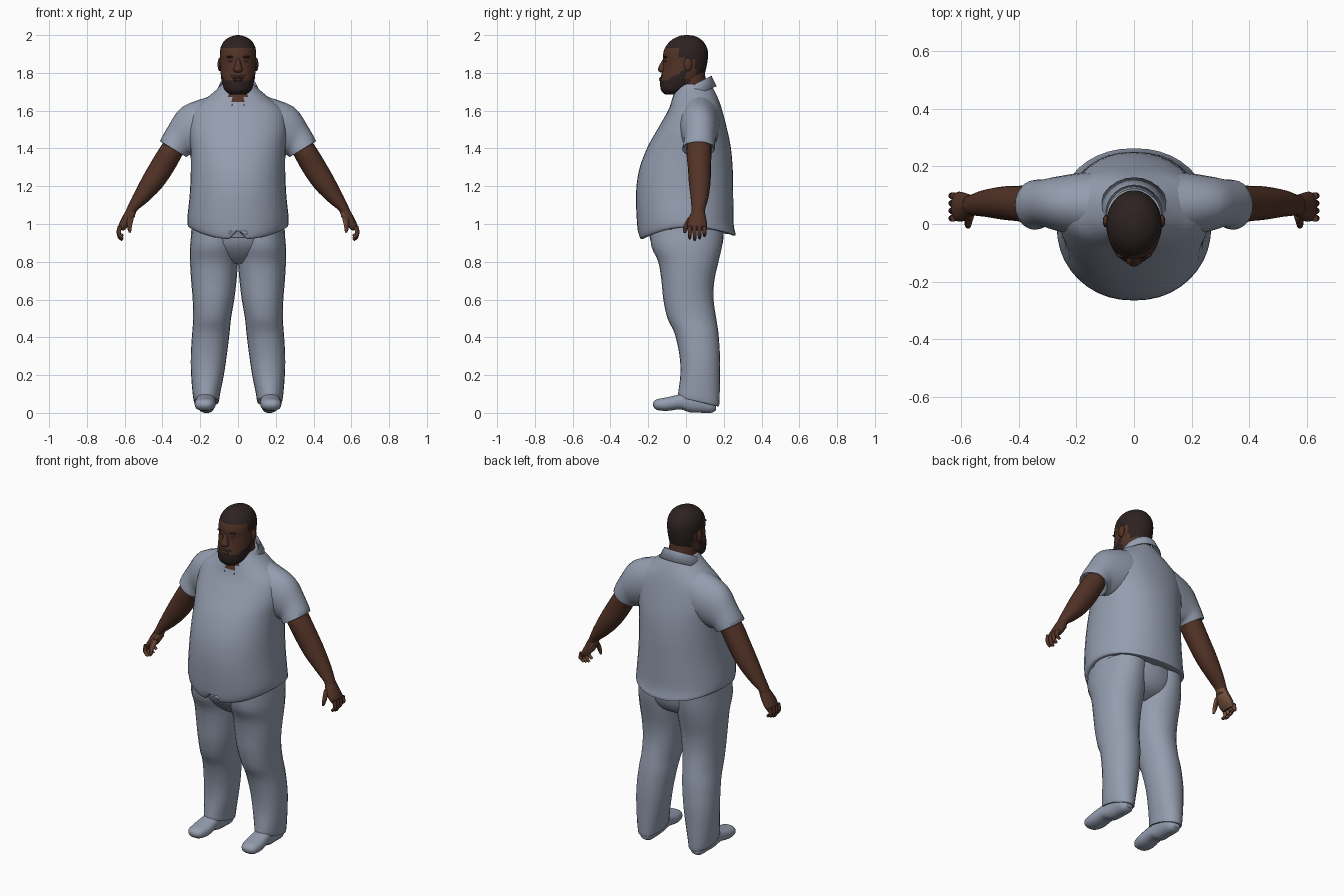
import bpy, bmesh, math
from mathutils import Vector

cube = bpy.data.objects.get("Cube")
if cube:
    bpy.data.objects.remove(cube)


def material(name, rgb):
    m = bpy.data.materials.new(name)
    m.use_nodes = True
    m.diffuse_color = (*rgb, 1)
    m.node_tree.nodes["Principled BSDF"].inputs["Base Color"].default_value = (*rgb, 1)
    return m


CLOTH = material("blue grey cloth", (0.30, 0.34, 0.43))
SKIN = material("brown skin", (0.085, 0.033, 0.02))
HAIR = material("dark hair", (0.026, 0.016, 0.015))
PALM = material("light palm", (0.17, 0.08, 0.045))
LIPS = material("lips", (0.10, 0.04, 0.03))
EYE = material("eye", (0.12, 0.10, 0.09))


def finish(name, bm, mats, rule=None):
    bmesh.ops.recalc_face_normals(bm, faces=bm.faces)
    for f in bm.faces:
        f.material_index = rule(f.calc_center_median(), f.normal) if rule else 0
    me = bpy.data.meshes.new(name)
    bm.to_mesh(me)
    bm.free()
    for m in mats:
        me.materials.append(m)
    ob = bpy.data.objects.new(name, me)
    bpy.context.collection.objects.link(ob)
    bpy.ops.object.select_all(action='DESELECT')
    ob.select_set(True)
    bpy.context.view_layer.objects.active = ob
    bpy.ops.object.shade_smooth_by_angle(angle=math.radians(50))
    return ob


def smooth_keys(keys, sub):
    """Catmull-Rom interpolation of section tuples."""
    out = []
    for i in range(len(keys) - 1):
        quad = (keys[max(i - 1, 0)], keys[i], keys[i + 1], keys[min(i + 2, len(keys) - 1)])
        for j in range(sub):
            t = j / sub
            out.append([0.5 * (2 * b + (c - a) * t + (2 * a - 5 * b + 4 * c - d) * t * t
                               + (3 * b - a - 3 * c + d) * t ** 3) for a, b, c, d in zip(*quad)])
    return out + [list(keys[-1])]


def loft(name, keys, place, mats, n=20, sub=3, side=1, rule=None, power=1.0):
    bm = bmesh.new()
    rings = []
    for k in smooth_keys(keys, sub):
        ring = []
        for i in range(n):
            a = 2 * math.pi * i / n
            c, s = (math.copysign(abs(v) ** power, v) if abs(v) > 1e-6 else 0.0
                    for v in (math.cos(a), math.sin(a)))
            x, y, z = place(k, c, s)
            ring.append(bm.verts.new((x * side, y, z)))
        rings.append(ring)
    for r, q in zip(rings, rings[1:]):
        for i in range(n):
            j = (i + 1) % n
            bm.faces.new((r[i], r[j], q[j], q[i]))
    bm.faces.new(rings[0])
    bm.faces.new(rings[-1])
    return finish(name, bm, mats, rule)


def blob(name, loc, size, mat):
    bm = bmesh.new()
    bmesh.ops.create_uvsphere(bm, u_segments=12, v_segments=8, radius=1)
    for v in bm.verts:
        v.co = Vector(a * b for a, b in zip(v.co, size)) + Vector(loc)
    return finish(name, bm, [mat])


def mix(a, b, t):
    return (a + b) / 2 + (b - a) / 2 * t


# Section layouts: centred (z, half width, y0, y1), offset (z, x0, x1, y0, y1),
# limb (top x, top z, bottom x, bottom z, y0, y1), lengthwise (y, x0, x1, z0, z1)
def centred(k, c, s):
    return k[1] * c, mix(k[2], k[3], s), k[0]


def limb(k, c, s):
    return mix(k[2], k[0], c), mix(k[4], k[5], s), mix(k[3], k[1], c)


def lengthwise(k, c, s):
    return mix(k[1], k[2], c), k[0], mix(k[3], k[4], s)


def shirt_section(k, c, s):
    x, y, z = centred(k, c, s)
    drop = min(max((1.105 - z) / 0.12, 0), 1) * (0.065 if s < 0 else 0.045) * s * s
    notch = 0.05 if c == 0 and s < 0 and z < 1 else 0
    return x, y, z - drop + notch


def trouser_section(k, c, s):
    slant = 0.035 * s * max(0, 1 - k[0] / 0.2)
    return mix(k[1], k[2], c), mix(k[3], k[4], s), k[0] - slant


# Shirt with open neck
loft("shirt_body", [
    (0.99, .235, -.215, .23), (0.985, .262, -.243, .262), (1.03, .268, -.258, .252),
    (1.15, .256, -.265, .25), (1.28, .25, -.25, .248), (1.40, .252, -.207, .238),
    (1.50, .262, -.152, .218), (1.60, .245, -.095, .192), (1.66, .175, -.074, .172),
    (1.71, .115, -.058, .148), (1.74, .085, -.045, .13)],
    shirt_section, [CLOTH, SKIN], n=40, sub=4, power=0.92,
    rule=lambda p, nrm: int(p.y < 0 and abs(p.x) < (p.z - 1.61) * 0.6))

# Folded collar
bm = bmesh.new()
rows = []
for r, z0, rise in ((.085, 1.655, .10), (.098, 1.685, .10), (.125, 1.625, .105)):
    row = []
    for i in range(25):
        a = math.radians(14 + 332 * i / 24)
        h = 0.5 - 0.5 * math.cos(a)
        row.append(bm.verts.new((r * math.sin(a), .037 - r * math.cos(a), z0 + rise * h)))
    rows.append(row)
for r, q in zip(rows, rows[1:]):
    for i in range(24):
        bm.faces.new((r[i], r[i + 1], q[i + 1], q[i]))
collar = finish("collar", bm, [CLOTH])
collar.modifiers.new("thickness", 'SOLIDIFY').thickness = 0.006

# Trouser seat
loft("trouser_seat", [(1.0, .245, -.2, .2), (.9, .245, -.185, .195),
                      (.83, .19, -.13, .16), (.79, .07, -.08, .09)],
     centred, [CLOTH], n=28)

# Neck
loft("neck", [(1.60, .07, -.062, .11), (1.70, .078, -.06, .11), (1.80, .075, -.05, .1)],
     centred, [SKIN])


# Head with hair cap and beard chosen by region
def head_colour(p, nrm):
    cap = (p.z > 1.935 or (p.y > -.04 and p.z > 1.875 - .2 * p.y)
           or (p.y > .05 and p.z > 1.79))
    beard = p.y < .0 and p.z < 1.757 + max(0, p.y + .11) * .55
    moustache = p.y < -.1 and 1.778 < p.z < 1.793 and abs(p.x) < .045
    return int(cap or beard or moustache)


loft("head", [
    (1.685, .04, -.11, -.05), (1.71, .07, -.133, .01), (1.76, .087, -.137, .078),
    (1.80, .092, -.128, .1), (1.85, .095, -.12, .112), (1.90, .096, -.121, .117),
    (1.94, .09, -.107, .108), (1.975, .067, -.075, .082), (1.995, .03, -.035, .045),
    (2.0, .005, -.002, .008)],
    centred, [SKIN, HAIR], n=40, sub=5, rule=head_colour)
loft("nose", [(1.803, .012, -.138, -.11), (1.813, .026, -.147, -.1),
              (1.83, .02, -.146, -.1), (1.86, .012, -.13, -.1), (1.88, .009, -.118, -.1)],
     centred, [SKIN], n=12)
blob("upper_lip", (0, -.131, 1.772), (.03, .011, .006), LIPS)
blob("lower_lip", (0, -.131, 1.763), (.027, .012, .007), LIPS)

for label, side in (("left", 1), ("right", -1)):
    # Face details
    blob(label + "_ear", (side * .097, .01, 1.845), (.011, .022, .036), SKIN)
    blob(label + "_eye", (side * .037, -.107, 1.863), (.013, .007, .005), EYE)
    blob(label + "_brow", (side * .038, -.108, 1.885), (.024, .010, .006), HAIR)

    # Sleeve
    loft(label + "_sleeve", [
        (.05, 1.70, .06, 1.42, -.02, .17), (.15, 1.675, .16, 1.38, -.045, .18),
        (.295, 1.62, .23, 1.36, -.025, .165), (.365, 1.525, .258, 1.365, -.01, .155),
        (.412, 1.44, .275, 1.355, -.02, .152), (.395, 1.445, .29, 1.375, .0, .137)],
        limb, [CLOTH], n=24, side=side)

    # Bare arm
    loft(label + "_arm", [
        (.36, 1.48, .27, 1.41, .01, .135), (.41, 1.41, .30, 1.355, .002, .135),
        (.465, 1.32, .345, 1.275, .01, .132), (.505, 1.25, .405, 1.19, .015, .13),
        (.557, 1.15, .475, 1.12, .025, .118), (.592, 1.075, .535, 1.07, .03, .1),
        (.60, 1.045, .547, 1.035, .03, .1)],
        limb, [SKIN], side=side)

    # Hand, fingers and thumb
    def palm_side(p, nrm, side=side):
        return int(nrm.x * side < -0.45)

    loft(label + "_palm", [
        (.595, 1.07, .54, 1.06, .03, .1), (.616, 1.03, .557, 1.02, .012, .108),
        (.632, .995, .583, .985, .008, .112), (.635, .972, .605, .965, .015, .105)],
        limb, [SKIN, PALM], n=16, side=side, rule=palm_side)
    for i, finger in enumerate(("index", "middle", "ring", "little")):
        y = .02 + .026 * i
        tip = (0, -.008, 0, .012)[i]
        loft(f"{label}_{finger}_finger", [
            (.637, .99, .612, .985, y - .012, y + .012),
            (.643, .955, .621, .952, y - .011, y + .011),
            (.634, .932 + tip, .614, .938 + tip, y - .01, y + .01),
            (.616, .918 + tip, .604, .928 + tip, y - .006, y + .006)],
            limb, [SKIN, PALM], n=10, side=side, rule=palm_side)
    loft(label + "_thumb", [
        (.588, 1.045, .552, 1.03, .015, .05), (.588, 1.01, .56, .997, -.008, .025),
        (.586, .978, .564, .972, -.016, .008), (.578, .955, .566, .953, -.014, .0)],
        limb, [SKIN, PALM], n=10, side=side, rule=palm_side)

    # Trouser leg
    loft(label + "_trouser_leg", [
        (.97, .0, .245, -.19, .2), (.88, -.002, .254, -.183, .19), (.80, .0, .254, -.147, .172),
        (.70, .008, .248, -.13, .15), (.60, .02, .24, -.12, .146), (.50, .037, .237, -.098, .16),
        (.42, .045, .243, -.06, .172), (.30, .06, .25, -.034, .18), (.20, .075, .248, -.03, .18),
        (.10, .095, .24, -.04, .178), (.06, .102, .233, -.042, .174),
        (.065, .115, .22, -.02, .16)],
        trouser_section, [CLOTH], n=24, side=side, power=0.93)

    # Shoe
    loft(label + "_shoe", [
        (-.174, .155, .195, .035, .055), (-.155, .132, .222, .016, .072),
        (-.10, .118, .23, .01, .083), (-.03, .12, .223, .018, .1), (.02, .122, .218, .002, .115),
        (.08, .12, .215, 0, .115), (.135, .125, .21, 0, .09), (.16, .145, .19, .015, .05)],
        lengthwise, [CLOTH], n=18, side=side, power=0.85)
